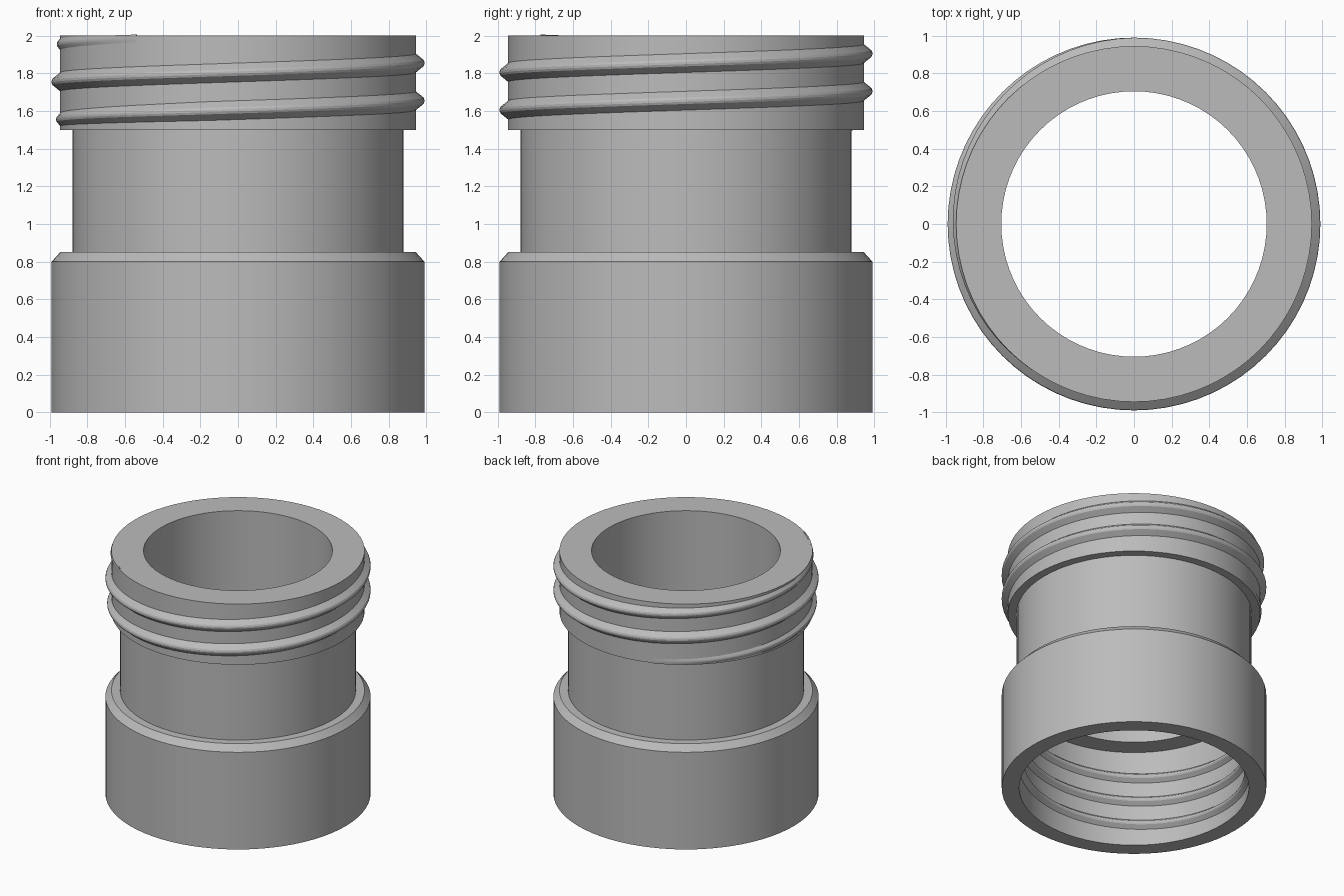
import bpy, bmesh, math
from math import cos, sin, pi, radians

cube = bpy.data.objects.get("Cube")
if cube:
    bpy.data.objects.remove(cube, do_unlink=True)

SEGMENTS = 72
PITCH = 0.2

grey = bpy.data.materials.new("plain_grey")
grey.use_nodes = True
colour = (0.5, 0.5, 0.5, 1)
grey.diffuse_color = colour
grey.node_tree.nodes["Principled BSDF"].inputs["Base Color"].default_value = colour


def skin(name, rings, closed):
    """Bridge a row of closed cross-sections into one mesh."""
    bm = bmesh.new()
    loops = [[bm.verts.new(p) for p in ring] for ring in rings]
    n = len(loops[0])
    pairs = list(zip(loops, loops[1:]))
    if closed:
        pairs.append((loops[-1], loops[0]))
    for a, b in pairs:
        for i in range(n):
            j = (i + 1) % n
            bm.faces.new((a[i], a[j], b[j], b[i]))
    if not closed:
        bm.faces.new(loops[0])
        bm.faces.new(loops[-1])
    bmesh.ops.recalc_face_normals(bm, faces=bm.faces)
    mesh = bpy.data.meshes.new(name)
    bm.to_mesh(mesh)
    bm.free()
    mesh.materials.append(grey)
    obj = bpy.data.objects.new(name, mesh)
    bpy.context.collection.objects.link(obj)
    bpy.ops.object.select_all(action="DESELECT")
    obj.select_set(True)
    bpy.context.view_layer.objects.active = obj
    bpy.ops.object.shade_smooth_by_angle(angle=radians(20))
    return obj


def lathe(name, profile):
    rings = []
    for s in range(SEGMENTS):
        a = 2 * pi * s / SEGMENTS
        rings.append([(r * cos(a), r * sin(a), z) for r, z in profile])
    return skin(name, rings, True)


def thread(name, root, crest, half_width, start, end, z_zero, fade_in, fade_out):
    """Helical ridge; angles in degrees, z_zero is the height at angle 0."""
    rings = []
    sink = 0.01 if crest > root else -0.01
    steps = round((end - start) / 5)
    for s in range(steps + 1):
        deg = start + (end - start) * s / steps
        grow = min(1, (deg - start) / fade_in, (end - deg) / fade_out)
        grow = max(grow, 0.02)
        tip = root + (crest - root) * grow
        w = half_width * (0.4 + 0.6 * grow)
        z = z_zero + PITCH * deg / 360
        a = radians(deg)
        section = [(root - sink, -w), (root, -w), (tip - sink * 0.5 * grow, -w * 0.35),
                   (tip, -w * 0.12), (tip, w * 0.12), (tip - sink * 0.5 * grow, w * 0.35),
                   (root, w), (root - sink, w)]
        rings.append([(r * cos(a), r * sin(a), z + dz) for r, dz in section])
    return skin(name, rings, False)


# Hollow body: wide socket, chamfer, neck, collar, bore and inner ledge
lathe("adapter_body", [
    (0.86, 0), (0.99, 0), (0.99, 0.8), (0.945, 0.85), (0.88, 0.85), (0.88, 1.5),
    (0.945, 1.5), (0.945, 2), (0.705, 2), (0.705, 0.8), (0.86, 0.8)])

# Raised thread around the collar, fading out at both ends
thread("outer_thread", 0.945, 0.99, 0.05, 110, 960 - 5, 1.455, 150, 145)

# Ridges inside the socket
thread("inner_thread", 0.86, 0.825, 0.04, 0, 1260, 0.05, 60, 60)
